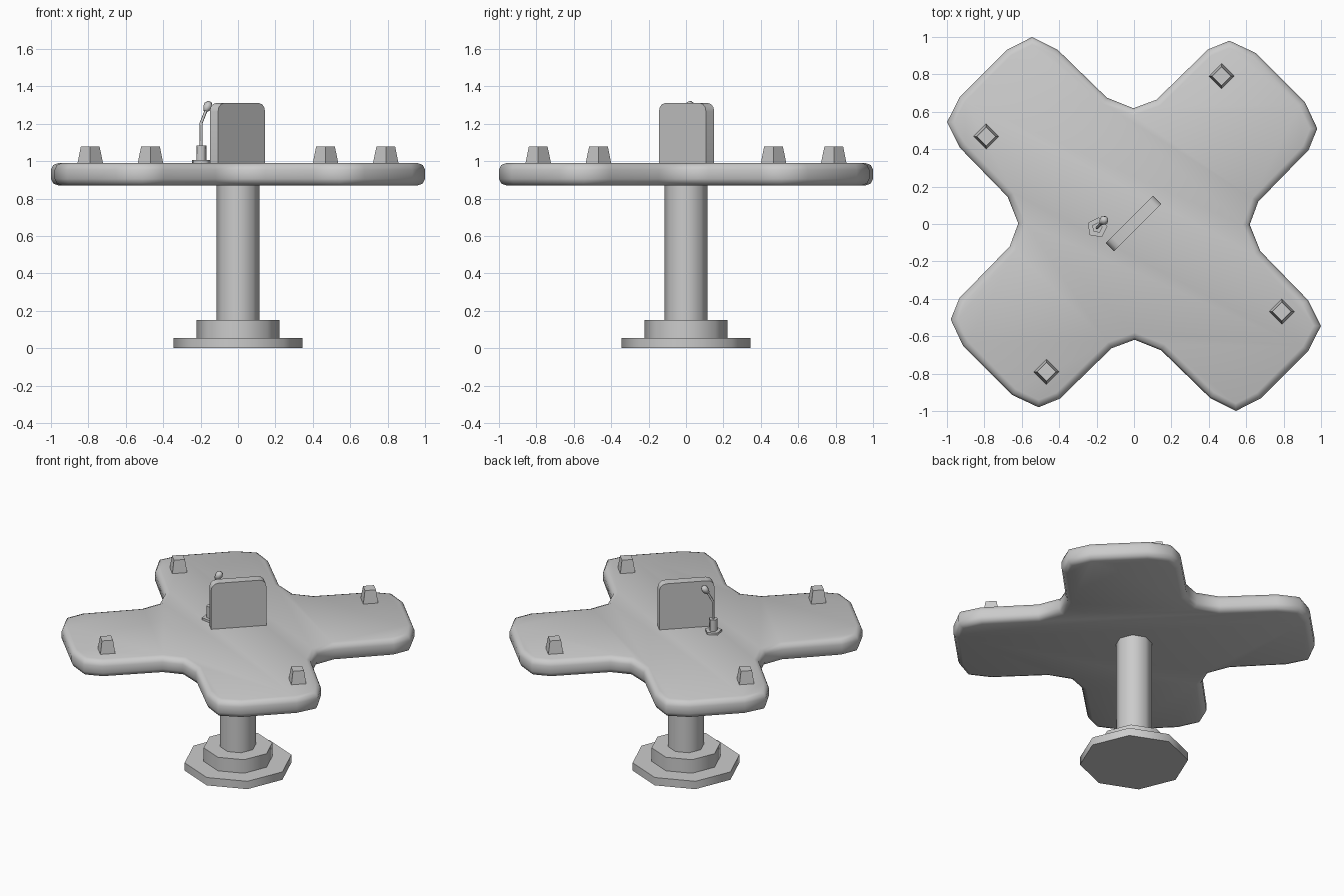
import bpy, bmesh
from math import cos, sin, pi, radians, sqrt
from mathutils import Vector, Matrix

if "Cube" in bpy.data.objects:
    bpy.data.objects.remove(bpy.data.objects["Cube"])


def finish(bm, name, angle):
    bmesh.ops.recalc_face_normals(bm, faces=bm.faces[:])
    me = bpy.data.meshes.new(name)
    bm.to_mesh(me)
    bm.free()
    me.shade_smooth()
    me.set_sharp_from_angle(angle=radians(angle))
    ob = bpy.data.objects.new(name, me)
    bpy.context.collection.objects.link(ob)
    return ob


def lathe(name, profile, sides, phase=0, matrix=Matrix(), angle=50):
    """Capped solid with rings of (radius, height)."""
    bm = bmesh.new()
    rings = [[bm.verts.new(matrix @ Vector((r * cos(phase + 2 * pi * i / sides),
                                            r * sin(phase + 2 * pi * i / sides), z)))
              for i in range(sides)] for r, z in profile]
    for a, b in zip(rings, rings[1:]):
        for i in range(sides):
            j = (i + 1) % sides
            bm.faces.new((a[i], a[j], b[j], b[i]))
    bm.faces.new(rings[0])
    bm.faces.new(rings[-1])
    return finish(bm, name, angle)


def slab(outline, z0, z1):
    """Extruded outline, given in the xy plane."""
    bm = bmesh.new()
    face = bm.faces.new([bm.verts.new((x, y, z0)) for x, y in outline])
    new = bmesh.ops.extrude_face_region(bm, geom=[face])['geom']
    bmesh.ops.translate(bm, vec=(0, 0, z1 - z0),
                        verts=[g for g in new if isinstance(g, bmesh.types.BMVert)])
    return bm


# four-armed table top: one quarter of the outline mirrored, turned to the diagonals
quarter = [(1.107, .185), (1.054, .332), (.94, .38), (.555, .385), (.435, .44),
           (.375, .58), (.37, .945), (.322, 1.092), (.18, 1.138)]
half = quarter + [(-u, v) for u, v in reversed(quarter)]
full = half + [(u, -v) for u, v in reversed(half)]
bm = slab([((u - v) / sqrt(2), (u + v) / sqrt(2)) for u, v in full], .87, .99)
rims = [e for e in bm.edges if abs(e.verts[0].co.z - e.verts[1].co.z) < 1e-4]
bmesh.ops.bevel(bm, geom=rims, offset=.036, segments=2, profile=.5, affect='EDGES')
finish(bm, "table_top", 60)

# octagonal pedestal
lathe("base_plate", [(.345, 0), (.345, .055)], 8)
lathe("base_step", [(.222, .055), (.222, .15)], 8)
lathe("column", [(.116, .15), (.116, .88)], 8)

# tapered cups, one per arm
for k in range(4):
    pos = Matrix.Rotation(k * pi / 2, 4, 'Z') @ Vector((.468, .79, .985))
    lathe(f"cup_{k + 1}", [(.069, 0), (.05, .093)], 4, 0, Matrix.Translation(pos))

# upright panel on the diagonal with rounded upper corners
bm = bmesh.new()
bmesh.ops.create_cube(bm, size=1, matrix=Matrix.Translation((-.003, .003, 1.148))
                      @ Matrix.Rotation(pi / 4, 4, 'Z') @ Matrix.Diagonal((.356, .062, .324, 1)))
tops = [v for v in bm.verts if v.co.z > 1.2]
ends = [e for e in bm.edges if e.verts[0] in tops and e.verts[1] in tops and e.calc_length() < .1]
bmesh.ops.bevel(bm, geom=ends, offset=.045, segments=3, profile=.5, affect='EDGES')
finish(bm, "panel", 50)

# microphone: pentagonal foot and socket, bent stem, head
spot = Matrix.Translation((-.197, -.02, 0))
lathe("mic_foot", [(.056, .985), (.056, 1.005)], 5, radians(81), spot, 80)
lathe("mic_socket", [(.029, 1.005), (.029, 1.085)], 5, radians(81), spot, 80)

cu = bpy.data.curves.new("mic_stem", 'CURVE')
cu.dimensions = '3D'
cu.bevel_depth = .008
cu.bevel_resolution = 1
cu.use_fill_caps = True
sp = cu.splines.new('POLY')
path = [(-.197, -.02, 1.08), (-.197, -.02, 1.205), (-.165, .012, 1.285)]
sp.points.add(len(path) - 1)
for p, co in zip(sp.points, path):
    p.co = (*co, 1)
bpy.context.collection.objects.link(bpy.data.objects.new("mic_stem", cu))

tilt = Vector((.032, .032, .06)).to_track_quat('Z', 'Y').to_matrix().to_4x4()
lathe("mic_head", [(.012, -.012), (.022, .008), (.024, .028), (.014, .045)], 6, 0,
      Matrix.Translation((-.17, .01, 1.278)) @ tilt, 70)
